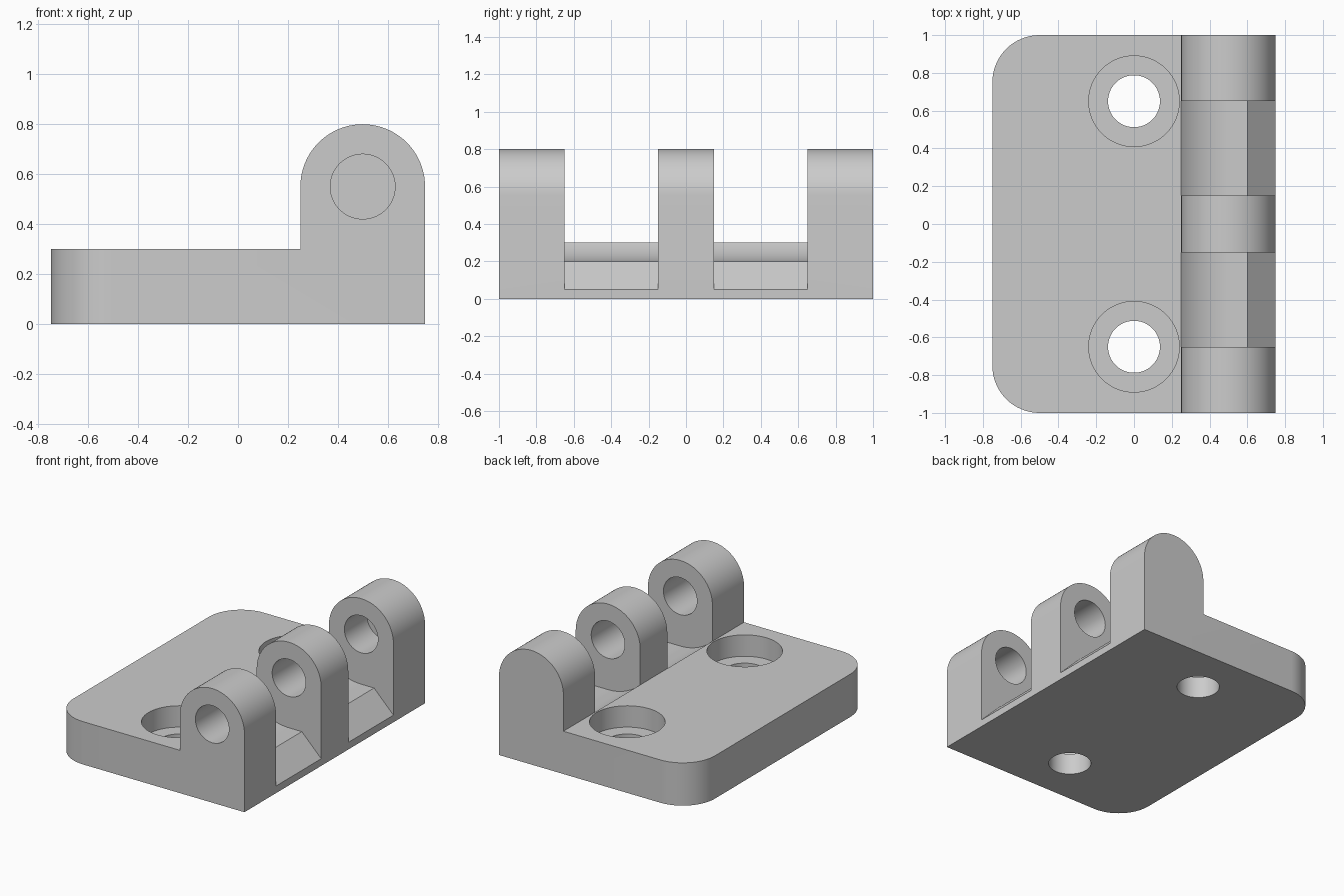
import bpy, bmesh
from math import sin, cos, radians, pi
from mathutils import Matrix

if "Cube" in bpy.data.objects:
    bpy.data.objects.remove(bpy.data.objects["Cube"])

PIN_X, PIN_Z = 0.5, 0.55

grey = bpy.data.materials.new("plain grey")
grey.use_nodes = True
colour = (0.6, 0.6, 0.6, 1)
grey.diffuse_color = colour
grey.node_tree.nodes["Principled BSDF"].inputs["Base Color"].default_value = colour


def make_object(name, bm):
    bmesh.ops.recalc_face_normals(bm, faces=bm.faces)
    mesh = bpy.data.meshes.new(name)
    bm.to_mesh(mesh)
    bm.free()
    mesh.materials.append(grey)
    obj = bpy.data.objects.new(name, mesh)
    bpy.context.collection.objects.link(obj)
    return obj


def arc(cx, cz, r, start, end, steps):
    angles = [radians(start + (end - start) * i / steps) for i in range(steps + 1)]
    return [(cx + r * cos(a), cz + r * sin(a)) for a in angles]


def extrude_profile(points, y0, y1):
    """Extrude an x-z outline along y."""
    bm = bmesh.new()
    face = bm.faces.new([bm.verts.new((x, y0, z)) for x, z in points])
    new = bmesh.ops.extrude_face_region(bm, geom=[face])["geom"]
    verts = [v for v in new if isinstance(v, bmesh.types.BMVert)]
    bmesh.ops.translate(bm, verts=verts, vec=(0, y1 - y0, 0))
    return bm


def cylinder(r, length, matrix):
    bm = bmesh.new()
    bmesh.ops.create_cone(bm, cap_ends=True, segments=64, radius1=r, radius2=r,
                          depth=length, matrix=matrix)
    return bm


def cut(target, name, bm):
    cutter = make_object(name, bm)
    cutter.hide_render = True
    mod = target.modifiers.new(name, "BOOLEAN")
    mod.operation, mod.solver, mod.object = "DIFFERENCE", "EXACT", cutter
    bpy.ops.object.modifier_apply(modifier=name)
    bpy.data.objects.remove(cutter)


# Plate and knuckle bar as one side profile
outline = [(-0.75, 0), (0.75, 0)] + arc(PIN_X, PIN_Z, 0.25, 0, 180, 40)
outline += [(0.25, 0.3), (-0.75, 0.3)]
bm = extrude_profile(outline, -1, 1)

# Rounded plate corners
corners = [e for e in bm.edges if all(v.co.x < -0.7 for v in e.verts)
           and abs(e.verts[0].co.z - e.verts[1].co.z) > 0.2]
bmesh.ops.bevel(bm, geom=corners, offset=0.25, offset_type="OFFSET",
                segments=16, profile=0.5, affect="EDGES")
body = make_object("hinge_leaf", bm)
bpy.context.view_layer.objects.active = body
body.select_set(True)

# Gaps between the knuckles: curved clearance, flat lip and sloped relief
gap = arc(PIN_X, 0.5625, 0.3625, 222, 270, 20)
gap += [(0.6, 0.2), (0.8, 0), (0.8, 1), (gap[0][0], 1)]
for y0, y1 in ((-0.65, -0.15), (0.15, 0.65)):
    cut(body, "knuckle_gap", extrude_profile(gap, y0, y1))

# Counterbored screw holes
for y in (-0.65, 0.65):
    cut(body, "screw_hole", cylinder(0.1375, 1, Matrix.Translation((0, y, 0))))
    cut(body, "counterbore", cylinder(0.24, 0.5, Matrix.Translation((0, y, 0.4))))

# Pin bore, stopping short inside the back knuckle
pin_start, pin_end = -1.2, 0.9
cut(body, "pin_bore", cylinder(0.13, pin_end - pin_start,
    Matrix.Translation((PIN_X, (pin_start + pin_end) / 2, PIN_Z)) @ Matrix.Rotation(pi / 2, 4, "X")))

bpy.ops.object.shade_smooth_by_angle(angle=radians(25))
